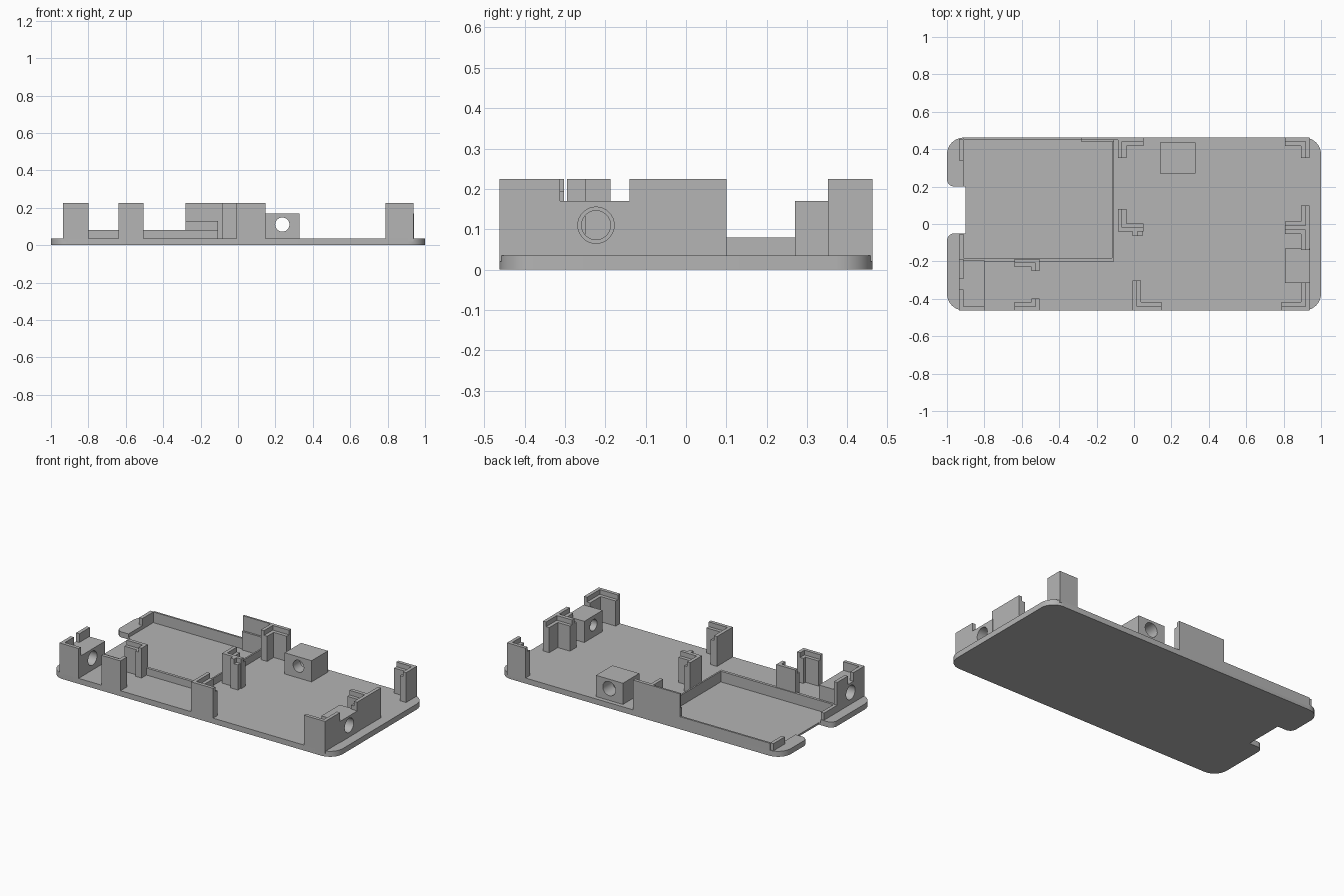
import bpy, bmesh, math

cube = bpy.data.objects.get("Cube")
if cube:
    bpy.data.objects.remove(cube, do_unlink=True)

grey = bpy.data.materials.new("plain_grey")
grey.use_nodes = True
colour = (0.46, 0.46, 0.46, 1)
grey.diffuse_color = colour
grey.node_tree.nodes["Principled BSDF"].inputs["Base Color"].default_value = colour

EDGE = 0.462      # half depth of the plate
TOP = 0.225       # height of the clips
LEDGE = 0.195     # inner step of the clips
FLOOR = 0.035     # plate top
BLOCK = 0.17      # screw block top
FENCE = 0.08      # tray fence top


def prism(name, outline, z0, z1):
    """Extrude a flat outline from z0 to z1."""
    bm = bmesh.new()
    face = bm.faces.new([bm.verts.new((x, y, z0)) for x, y in outline])
    ext = bmesh.ops.extrude_face_region(bm, geom=[face])
    bmesh.ops.translate(bm, vec=(0, 0, z1 - z0),
                        verts=[g for g in ext["geom"] if isinstance(g, bmesh.types.BMVert)])
    bmesh.ops.recalc_face_normals(bm, faces=bm.faces)
    mesh = bpy.data.meshes.new(name)
    bm.to_mesh(mesh)
    bm.free()
    mesh.materials.append(grey)
    ob = bpy.data.objects.new(name, mesh)
    bpy.context.collection.objects.link(ob)
    return ob


def box(name, x0, x1, y0, y1, z1, z0=0.02):
    return prism(name, [(x0, y0), (x1, y0), (x1, y1), (x0, y1)], z0, z1)


def cut(target, cutter):
    mod = target.modifiers.new("cut", "BOOLEAN")
    mod.operation = "DIFFERENCE"
    mod.solver = "EXACT"
    mod.object = cutter
    cutter.hide_render = True
    bpy.context.view_layer.objects.active = target
    bpy.ops.object.modifier_apply(modifier=mod.name)
    bpy.data.objects.remove(cutter, do_unlink=True)


def bore(target, centre, axis, radius, length):
    rot = (0, math.pi / 2, 0) if axis == "x" else (math.pi / 2, 0, 0)
    bpy.ops.mesh.primitive_cylinder_add(vertices=32, radius=radius, depth=length,
                                        location=centre, rotation=rot)
    cutter = bpy.context.object
    cutter.data.materials.append(grey)
    cut(target, cutter)


def smooth(ob):
    bpy.ops.object.select_all(action="DESELECT")
    ob.select_set(True)
    bpy.context.view_layer.objects.active = ob
    bpy.ops.object.shade_smooth_by_angle(angle=math.radians(30))


def arc(cx, cy, r, start):
    """Counter-clockwise quarter circle."""
    return [(cx + r * math.cos(a), cy + r * math.sin(a))
            for a in (math.radians(start + 90 * i / 8) for i in range(9))]


def clip(name, x, y, sx, sy, lx, ly):
    """Stepped L-shaped clip; outer corner at x, y, arms along sx and sy."""
    for part, inset, wide, high in (("wall", 0, 0.022, TOP), ("ledge", 0.02, 0.044, LEDGE)):
        a, w = inset, wide
        pts = [(a, a), (lx, a), (lx, w), (w, w), (w, ly), (a, ly)]
        prism(f"{name}_{part}", [(x + sx * u, y + sy * v) for u, v in pts], 0.02, high)


# Base plate with rounded corners and a rounded notch in the right-hand end
R, LIP = 0.09, 0.04
NOTCH, N0, N1 = -0.9, -0.05, 0.2
outline = (arc(1 - R, EDGE - R, R, 0) + arc(R - 1, EDGE - R, R, 90)
           + arc(LIP - 1, N1 + LIP, LIP, 180) + [(NOTCH, N1), (NOTCH, N0)]
           + arc(LIP - 1, N0 - LIP, LIP, 90)
           + arc(R - 1, R - EDGE, R, 180) + arc(1 - R, R - EDGE, R, 270))
plate = prism("base_plate", outline, 0, FLOOR)
cut(plate, box("tray_cutter", -0.912, -0.118, -0.182, 0.45, 0.1, 0.012))
smooth(plate)

# Low fence around the tray
box("tray_fence_front", -0.935, -0.108, -0.2, -0.182, FENCE)
box("tray_fence_side", -0.118, -0.108, -0.2, 0.45, FENCE)
box("tray_fence_back", -0.915, -0.108, 0.45, EDGE, FENCE)
box("tray_fence_corner", -0.935, -0.912, 0.34, 0.455, FENCE)
box("tray_fence_end", -0.935, -0.912, -0.2, N0 - 0.005, FENCE)

# Tall back wall beside the tray, with a low inner ledge
box("back_wall", -0.28, 0.05, 0.45, EDGE, TOP)
box("back_wall_ledge", -0.28, -0.108, 0.438, 0.45, 0.13, 0.012)

# Stepped clips
clip("back_middle_clip", -0.085, EDGE, 1, -1, 0.135, 0.11)
clip("back_left_clip", 0.938, EDGE, -1, -1, 0.13, 0.11)
clip("centre_clip", -0.085, -0.04, 1, 1, 0.135, 0.12)
clip("side_upper_clip", 0.938, -0.03, -1, 1, 0.13, 0.13)
clip("side_lower_clip", 0.938, -0.01, -1, -1, 0.13, 0.13)
clip("front_middle_clip", -0.007, -EDGE, 1, 1, 0.155, 0.16)
clip("front_left_clip", 0.938, -EDGE, -1, 1, 0.15, 0.15)
clip("front_right_clip", -0.505, -EDGE, -1, 1, 0.135, 0.065)
clip("tray_clip", -0.505, -0.187, -1, -1, 0.135, 0.063)
box("centre_clip_rib", -0.007, 0.018, -0.065, -0.02, TOP)
box("centre_clip_rib_ledge", 0.018, 0.045, -0.065, -0.02, LEDGE)

# Screw block in the right front corner, with a wall around its outside
right_block = box("right_screw_block", -0.915, -0.8, -0.445, -0.195, BLOCK)
right_wall = box("right_block_side_wall", -0.935, -0.912, -EDGE, -0.187, TOP)
cut(right_wall, box("dip_cutter", -1, -0.85, -0.35, -0.295, 0.3, BLOCK))
box("right_block_front_wall", -0.935, -0.8, -EDGE, -0.44, TOP)
for ob in (right_block, right_wall):
    bore(ob, (-0.87, -0.322, 0.11), "x", 0.045, 0.4)
    smooth(ob)

# Screw blocks at the left end and the back, with stepped bores
left_block = box("left_screw_block", 0.808, 0.94, -0.315, -0.13, BLOCK)
bore(left_block, (0.87, -0.223, 0.11), "x", 0.036, 0.4)
bore(left_block, (0.95, -0.223, 0.11), "x", 0.045, 0.2)
smooth(left_block)

back_block = box("back_screw_block", 0.14, 0.33, 0.27, 0.435, BLOCK)
bore(back_block, (0.237, 0.35, 0.11), "y", 0.038, 0.4)
bore(back_block, (0.237, 0.44, 0.11), "y", 0.045, 0.2)
smooth(back_block)
